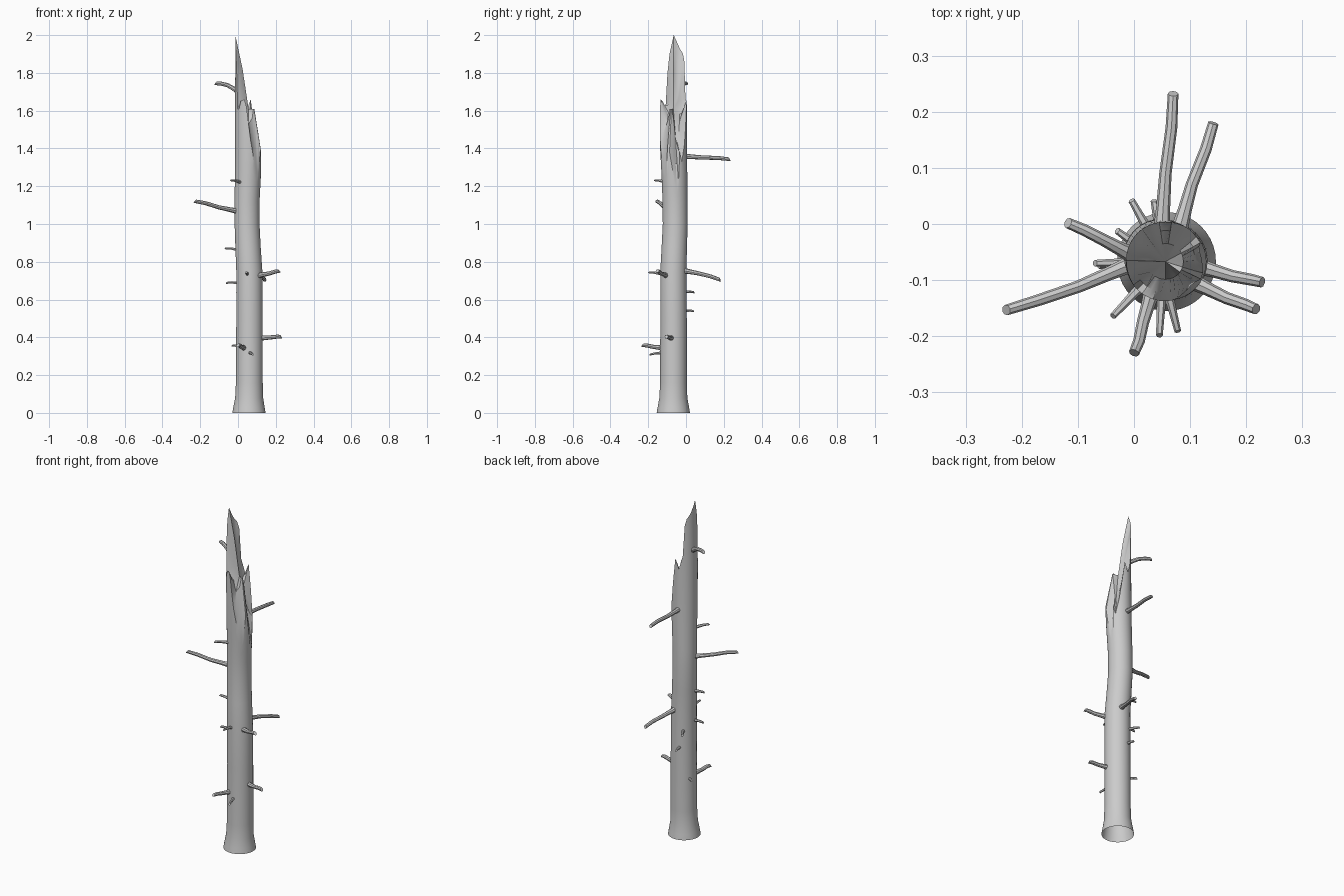
import bpy, bmesh, math
from mathutils import Vector

if "Cube" in bpy.data.objects:
    bpy.data.objects.remove(bpy.data.objects["Cube"])

SIDES = 40


def interp(table, t):
    """Piecewise linear lookup; returns a list of values."""
    if t <= table[0][0]:
        return list(table[0][1:])
    for a, b in zip(table, table[1:]):
        if t <= b[0]:
            f = (t - a[0]) / (b[0] - a[0])
            return [p + (q - p) * f for p, q in zip(a[1:], b[1:])]
    return list(table[-1][1:])


def finish(bm, name, angle):
    bmesh.ops.recalc_face_normals(bm, faces=bm.faces)
    me = bpy.data.meshes.new(name)
    bm.to_mesh(me)
    bm.free()
    ob = bpy.data.objects.new(name, me)
    bpy.context.collection.objects.link(ob)
    bpy.ops.object.select_all(action='DESELECT')
    ob.select_set(True)
    bpy.context.view_layer.objects.active = ob
    bpy.ops.object.shade_smooth_by_angle(angle=math.radians(angle))
    return ob


# trunk axis: z, centre x, centre y, radius
AXIS = [(0, .058, -.067, .088), (.03, .058, -.067, .083), (.08, .059, -.067, .074),
        (.16, .060, -.066, .071), (.5, .061, -.066, .070), (.75, .060, -.067, .069),
        (.88, .053, -.062, .067), (1.0, .048, -.057, .066), (1.12, .048, -.058, .066),
        (1.25, .053, -.061, .068), (1.4, .056, -.066, .071), (1.6, .056, -.067, .071),
        (2.0, .056, -.065, .070)]

# height of the broken rim: angle in degrees, z
RIM = [(0, 1.24), (9, 1.19), (18, 1.22), (27, 1.38), (36, 1.33), (54, 1.42), (72, 1.58),
       (81, 1.66), (99, 1.60), (117, 1.68), (126, 1.86), (135, 1.90), (153, 1.93),
       (180, 2.0), (198, 1.90), (207, 1.80), (216, 1.61), (225, 1.61), (234, 1.65),
       (252, 1.66), (261, 1.62), (279, 1.44), (297, 1.32), (315, 1.26), (324, 1.30),
       (333, 1.40), (342, 1.38), (351, 1.30), (360, 1.24)]

# inner part of the break: angle, z at 45% radius
INNER = [(0, 1.56), (27, 1.42), (54, 1.47), (81, 1.54), (117, 1.62), (153, 1.74),
         (180, 1.82), (207, 1.72), (234, 1.59), (270, 1.53), (306, 1.56),
         (324, 1.61), (342, 1.61), (360, 1.56)]


def at(z, ang, frac=1.0):
    x, y, r = interp(AXIS, z)
    return (x + r * frac * math.cos(ang), y + r * frac * math.sin(ang), z)


# trunk: lofted rings, splintered rim and slanted break surface
bm = bmesh.new()
angs = [2 * math.pi * i / SIDES for i in range(SIDES)]
rim = [interp(RIM, math.degrees(a))[0] for a in angs]
rings = [[bm.verts.new(at(z, a)) for a in angs]
         for z in (0, .03, .08, .16, .5, .75, .88, 1.0, 1.12)]
for t in (.33, .67, 1):
    rings.append([bm.verts.new(at(1.12 + (h - 1.12) * t, a)) for a, h in zip(angs, rim)])
for frac in (.78, .45):
    ring = []
    for a, h in zip(angs, rim):
        hi = interp(INNER, math.degrees(a))[0]
        t = (1 - frac) / .55
        ring.append(bm.verts.new(at(h + (hi - h) * t, a, frac)))
    rings.append(ring)
for lo, up in zip(rings, rings[1:]):
    for i in range(SIDES):
        j = (i + 1) % SIDES
        bm.faces.new((lo[i], lo[j], up[j], up[i]))
mid = bm.verts.new(at(1.61, 0, 0))
for i in range(SIDES):
    bm.faces.new((rings[-1][i], rings[-1][(i + 1) % SIDES], mid))
finish(bm, "trunk", 35)


def branch(name, pts, radii, sides=8):
    """Bent tapering tube with a slightly chipped, capped tip."""
    bm = bmesh.new()
    pts = [Vector(p) for p in pts]
    loops = []
    for k, p in enumerate(pts):
        d = (pts[min(k + 1, len(pts) - 1)] - pts[max(k - 1, 0)]).normalized()
        u = d.cross(Vector((0, 0, 1))).normalized()
        v = u.cross(d)
        loop = []
        for i in range(sides):
            a = 2 * math.pi * i / sides
            q = p + (u * math.cos(a) + v * math.sin(a)) * radii[k]
            if k == len(pts) - 1:
                q -= d * radii[k] * .6 * (1 + math.sin(a))
            loop.append(bm.verts.new(q))
        loops.append(loop)
    for lo, up in zip(loops, loops[1:]):
        for i in range(sides):
            j = (i + 1) % sides
            bm.faces.new((lo[i], lo[j], up[j], up[i]))
    bm.faces.new(loops[0])
    bm.faces.new(loops[-1])
    finish(bm, name, 40)


# long dead branches: start, bend, tip
LONG = [((.048, -.03, 1.36), (.056, .09, 1.352), (.070, .238, 1.342)),
        ((.078, -.02, .755), (.103, .07, .738), (.143, .185, .703)),
        ((.005, -.06, 1.70), (-.055, -.028, 1.735), (-.123, .004, 1.745)),
        ((.01, -.065, 1.065), (-.10, -.112, 1.088), (-.233, -.155, 1.122)),
        ((.105, -.072, .395), (.175, -.093, .400), (.234, -.105, .402)),
        ((.095, -.098, .725), (.165, -.132, .738), (.223, -.154, .752)),
        ((.035, -.11, .343), (.016, -.175, .350), (-.002, -.235, .358))]
for n, (a, b, c) in enumerate(LONG):
    a, b, c = Vector(a), Vector(b), Vector(c)
    m1, m2 = a.lerp(b, .5), b.lerp(c, .55) + Vector((.003, 0, .003))
    branch(f"branch_{n + 1}", (a, m1, b, m2, c), (.016, .0125, .011, .0105, .0095))

# short twig stubs: start, tip
STUBS = [((.012, -.112, 1.222), (-.040, -.167, 1.232)),
         ((.005, -.068, .862), (-.073, -.070, .872)),
         ((.005, -.072, .688), (-.066, -.074, .688)),
         ((.015, -.045, .350), (-.033, -.010, .356)),
         ((.050, -.12, .732), (.045, -.202, .745)),
         ((.060, -.12, .318), (.079, -.195, .308)),
         ((.025, -.01, .640), (-.006, .045, .638)),
         ((.045, -.01, .540), (.035, .045, .538))]
for n, (a, b) in enumerate(STUBS):
    a, b = Vector(a), Vector(b)
    m = a.lerp(b, .55) + Vector((0, 0, .003))
    branch(f"twig_{n + 1}", (a, m, b), (.009, .007, .006), 6)
